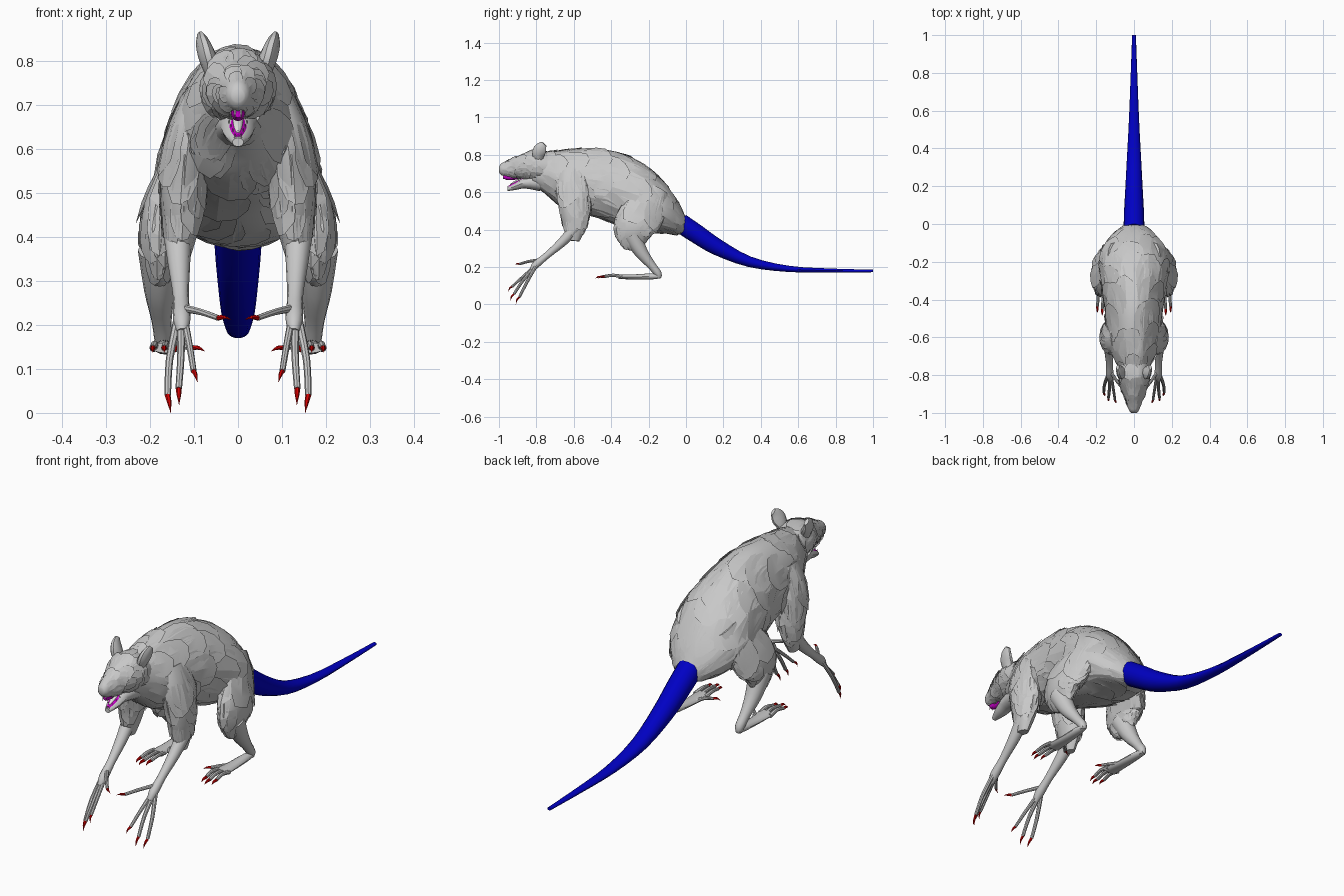
import bpy
import bmesh
import math
import random
from mathutils import Vector

random.seed(4)
cube = bpy.data.objects.get("Cube")
if cube:
    bpy.data.objects.remove(cube, do_unlink=True)


def material(name, red, green, blue):
    mat = bpy.data.materials.new(name)
    mat.use_nodes = True
    mat.diffuse_color = (red, green, blue, 1)
    for node in mat.node_tree.nodes:
        if node.type == "BSDF_PRINCIPLED":
            node.inputs["Base Color"].default_value = (red, green, blue, 1)
    return mat


GREY = material("fur grey", .58, .58, .58)
BLUE = material("tail blue", 0, 0, .55)
RED = material("claw red", .65, 0, 0)
PINK = material("mouth magenta", .6, 0, .6)
WHITE = material("tooth white", .8, .8, .78)


def finish(name, bm, mat, mirror, angle=40):
    mesh = bpy.data.meshes.new(name)
    bm.to_mesh(mesh)
    bm.free()
    mesh.materials.append(mat)
    mesh.shade_smooth()
    mesh.set_sharp_from_angle(angle=math.radians(angle))
    obj = bpy.data.objects.new(name, mesh)
    bpy.context.collection.objects.link(obj)
    if mirror:
        obj.modifiers.new("mirror", "MIRROR").use_mirror_merge = False
    return obj


def sample(stations, u):
    """Smooth interpolation of the stations (x, y, z, half width, half depth)."""
    last = len(stations) - 1
    i = min(int(max(u, 0)), last - 1)
    t = u - i
    p = [stations[min(max(i + k, 0), last)] for k in (-1, 0, 1, 2)]
    out = []
    for a, b, c, d in zip(*p):
        m, n = (c - a) / 2, (d - b) / 2
        out.append(b + m * t + (3 * (c - b) - 2 * m - n) * t ** 2
                   + (2 * (b - c) + m + n) * t ** 3)
    return out


def surface(stations, u, turn, taper, lift=0):
    """Skin point and path centre; a taper means upright rings, narrower on top."""
    s = sample(stations, u)
    centre = Vector(s[:3])
    side, up = Vector((1, 0, 0)), Vector((0, 0, 1))
    if taper is None:
        last = len(stations) - 1
        ahead = Vector(sample(stations, min(u + .05, last))[:3])
        behind = Vector(sample(stations, max(u - .05, 0))[:3])
        along = (ahead - behind).normalized()
        if abs(along.x) > .85:
            side = Vector((0, 1, 0))
        side = (side - along * side.dot(along)).normalized()
        up = side.cross(along)
    angle = turn * math.tau
    width, depth = max(s[3], .0005) + lift, max(s[4], .0005) + lift
    width *= 1 - (taper or 0) * math.sin(angle)
    return centre + side * math.cos(angle) * width + up * math.sin(angle) * depth, centre


def loft(name, stations, mat=GREY, sides=12, steps=3, taper=None, mirror=False):
    bm = bmesh.new()
    count = (len(stations) - 1) * steps
    rings = [[bm.verts.new(surface(stations, i / steps, k / sides, taper)[0])
              for k in range(sides)] for i in range(count + 1)]
    for one, two in zip(rings, rings[1:]):
        for k in range(sides):
            n = (k + 1) % sides
            bm.faces.new((one[k], one[n], two[n], two[k]))
    bm.faces.new(rings[0])
    bm.faces.new(rings[-1])
    bmesh.ops.recalc_face_normals(bm, faces=bm.faces)
    return finish(name, bm, mat, mirror)


def fur(name, stations, amount, length, width, lift, taper=None, mirror=False):
    """Overlapping angular mats of fur that lift off the skin towards their tips."""
    bm = bmesh.new()
    for _ in range(amount):
        start = random.uniform(0, len(stations) - 1 - length)
        middle = random.random()
        span = length * random.uniform(.7, 1)
        rise = lift * random.uniform(.4, 1)
        rows = []
        for i, spread in enumerate((.9, 1, .9, .55)):
            row = []
            for k in (-.5, 0, .5):
                u = start + span * (i / 3 - abs(k) * .4 * random.random())
                turn = middle + k * width * spread
                row.append(surface(stations, max(u, 0), turn, taper, rise * i / 3))
            rows.append([(bm.verts.new(p), c) for p, c in row])
        for one, two in zip(rows, rows[1:]):
            for k in (0, 1):
                corners = (one[k], one[k + 1], two[k + 1], two[k])
                face = bm.faces.new([v for v, c in corners])
                face.normal_update()
                if face.normal.dot(face.calc_center_median() - one[k][1]) < 0:
                    face.normal_flip()
    return finish(name, bm, GREY, mirror, 15)


def section(y, top, bottom, half):
    return (0, y, (top + bottom) / 2, half, (top - bottom) / 2)


def round_path(points, radii):
    return [(*p, r, r) for p, r in zip(points, radii)]


def digit(name, points, claw_tip, radius):
    """A jointed finger or toe with a hooked claw, on both sides."""
    loft(name, round_path(points, (radius, radius * .85, radius * .75)),
         sides=8, mirror=True)
    tip, end = Vector(points[-1]), Vector(claw_tip)
    bend = (tip + end) / 2 + Vector((0, -.004, .004))
    loft(name + "_claw", round_path((tip, bend, end), (radius * .65, radius * .5, 0)),
         RED, sides=6, mirror=True)


# Body
body = [section(*s) for s in (
    (-.82, .79, .64, .055), (-.75, .81, .59, .085), (-.68, .82, .53, .12),
    (-.58, .83, .49, .14), (-.46, .832, .46, .15), (-.34, .805, .415, .165),
    (-.22, .745, .39, .182), (-.12, .655, .382, .162), (-.05, .56, .378, .108),
    (-.01, .48, .385, .055), (0, .455, .41, .03))]
loft("body", body, sides=20, taper=.15)
fur("body_fur", body, 120, 1.5, .14, .01, taper=.15)

# Head
head = [section(*s) for s in (
    (-1, .735, .708, .014), (-.985, .755, .69, .027), (-.94, .775, .682, .04),
    (-.88, .8, .675, .064), (-.81, .825, .66, .08), (-.74, .81, .65, .078))]
loft("head", head, sides=16, taper=0)
fur("head_fur", head[1:], 70, .9, .16, .01, taper=0)

# Lower jaw, gums, tongue and teeth, all sloping down to the chin
loft("lower_jaw", [section(*s) for s in (
    (-.78, .7, .605, .055), (-.86, .68, .62, .04), (-.91, .654, .612, .031),
    (-.955, .626, .606, .013))], taper=0)
loft("lower_gum", [section(*s) for s in (
    (-.84, .69, .65, .028), (-.91, .658, .63, .021), (-.95, .633, .615, .008))],
     PINK, taper=0)
loft("tongue", [section(*s) for s in (
    (-.84, .697, .67, .014), (-.91, .664, .645, .011), (-.942, .643, .63, .004))],
     WHITE, taper=0)
loft("palate", [section(-.9, .7, .668, .016), section(-.95, .7, .664, .016),
                section(-.975, .7, .672, .01)], PINK, taper=0)
for i in range(4):
    back, x = i * .02, .007 + i * .0045
    loft("upper_tooth", round_path(((x, back - .976, .69), (x, back - .978, .668)),
                                   (.003, 0)), WHITE, sides=6, mirror=True)
    height = .618 + i * .01
    loft("lower_tooth", round_path(((x, back - .948, height), (x, back - .955, height + .02)),
                                   (.003, 0)), WHITE, sides=6, mirror=True)

# Ears
loft("ear", [(.055, -.79, .775, .02, .025), (.069, -.788, .81, .021, .036),
             (.08, -.775, .838, .016, .033), (.086, -.758, .858, .008, .016)],
     sides=10, mirror=True)

# Front legs
upper_arm = [(.085, -.6, .72, .04, .08), (.113, -.6, .62, .054, .095),
             (.124, -.593, .5, .053, .082), (.129, -.593, .42, .04, .063),
             (.133, -.6, .34, .02, .03)]
loft("upper_arm", upper_arm, mirror=True)
fur("upper_arm_fur", upper_arm, 32, 1.1, .22, .009, mirror=True)
loft("forearm", round_path(((.138, -.59, .41), (.134, -.66, .335), (.13, -.74, .265),
                            (.128, -.8, .215), (.127, -.825, .185)),
                           (.032, .025, .018, .02, .012)), mirror=True)
digit("outer_finger", ((.138, -.8, .21), (.156, -.85, .12), (.16, -.89, .04)),
      (.153, -.91, 0), .01)
digit("middle_finger", ((.13, -.8, .21), (.13, -.87, .13), (.135, -.92, .055)),
      (.134, -.938, .018), .01)
digit("inner_finger", ((.122, -.8, .21), (.11, -.87, .15), (.101, -.93, .095)),
      (.092, -.948, .07), .009)
digit("thumb", ((.125, -.78, .238), (.085, -.84, .23), (.045, -.89, .216)),
      (.016, -.91, .212), .009)

# Hind legs
thigh = [(.1, -.17, .62, .04, .08), (.138, -.21, .53, .05, .11),
         (.176, -.27, .42, .05, .115), (.178, -.275, .35, .036, .085),
         (.178, -.26, .3, .02, .04)]
loft("thigh", thigh, mirror=True)
fur("thigh_fur", thigh, 34, 1.2, .2, .009, mirror=True)
loft("shin", round_path(((.178, -.29, .37), (.178, -.24, .28), (.174, -.185, .21),
                         (.17, -.15, .165), (.17, -.145, .14)),
                        (.05, .036, .023, .02, .012)), mirror=True)
loft("foot", [(.17, -.135, .15, .012, .01), (.168, -.18, .15, .021, .016),
              (.165, -.27, .147, .027, .014), (.163, -.36, .148, .034, .012)],
     mirror=True)
for i, name in enumerate(("second_toe", "third_toe", "outer_toe")):
    x, reach = .138 + i * .026, -.45 + abs(i - 1) * .015
    digit(name, ((x + .002, -.34, .148), (x, -.39, .156), (x + .004, reach, .148)),
          (x + .004, reach - .035, .138), .01)
digit("inner_toe", ((.15, -.28, .148), (.128, -.32, .152), (.103, -.345, .148)),
      (.076, -.36, .14), .009)

# Tail, slightly flattened towards the tip
loft("tail", [(0, -.03, .435, .055, .054), (0, .06, .375, .053, .052),
              (0, .17, .305, .047, .045), (0, .34, .228, .038, .029),
              (0, .55, .19, .027, .017), (0, .78, .181, .018, .011),
              (0, 1, .179, .01, .007)], BLUE, sides=14)
